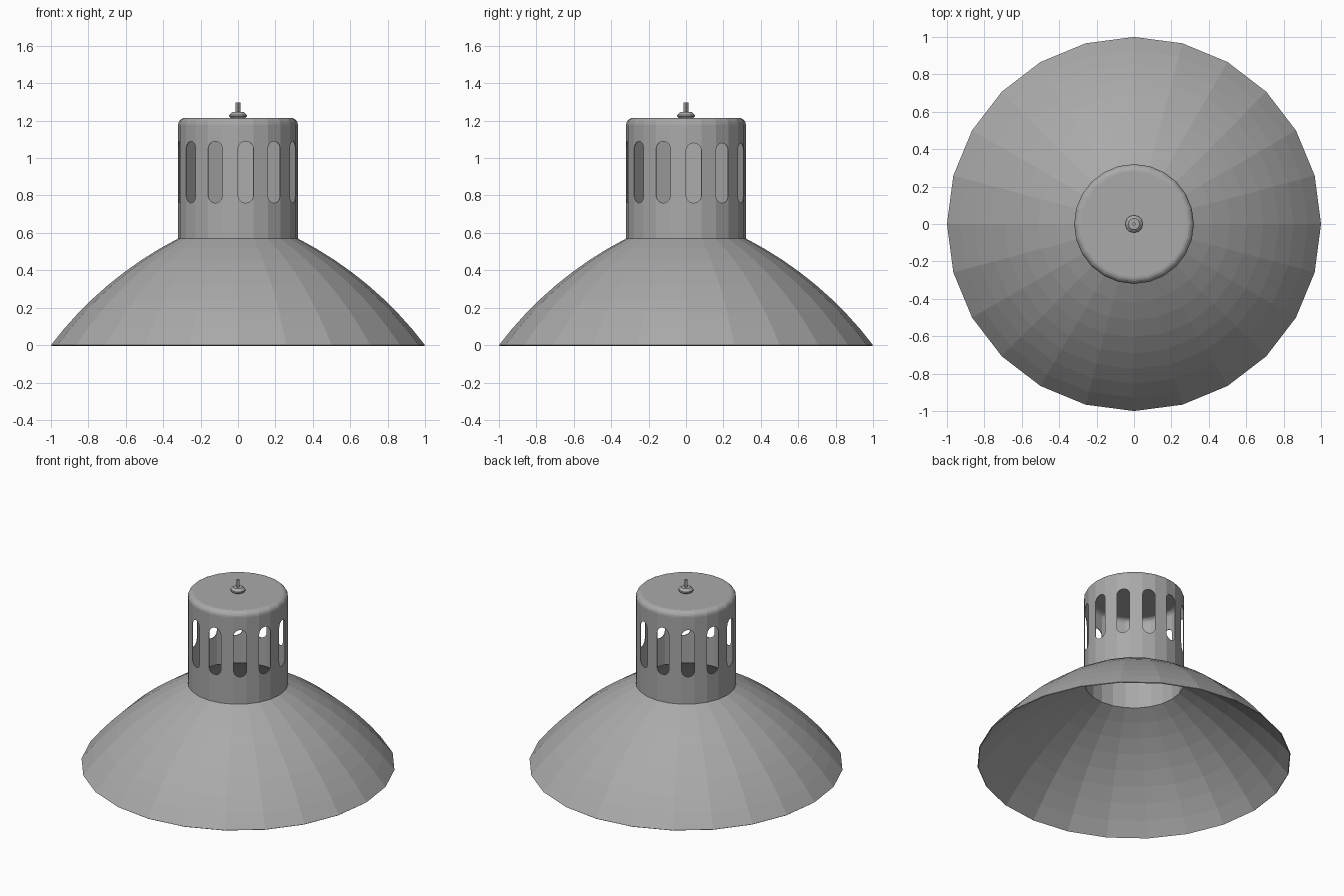
import bpy, bmesh, math
from mathutils import Matrix, Vector

cube = bpy.data.objects.get("Cube")
if cube:
    bpy.data.objects.remove(cube, do_unlink=True)

SIDES = 24
STEP = 2 * math.pi / SIDES
RADIUS = 0.32

grey = bpy.data.materials.new("lamp grey")
grey.use_nodes = True
colour = (0.4, 0.4, 0.4, 1)
grey.diffuse_color = colour
grey.node_tree.nodes["Principled BSDF"].inputs["Base Color"].default_value = colour


def ring_point(r, z, angle):
    return Vector((r * math.cos(angle), r * math.sin(angle), z))


def lathe(bm, profile, sides):
    """Turn a list of (radius, height) into flat-faced rings, closing at radius 0."""
    step = 2 * math.pi / sides
    for (r0, z0), (r1, z1) in zip(profile, profile[1:]):
        if r1 == 0:
            bm.faces.new([bm.verts.new(ring_point(r0, z0, i * step)) for i in range(sides)])
            continue
        for i in range(sides):
            a, b = i * step, (i + 1) * step
            corners = [(r0, z0, a), (r0, z0, b), (r1, z1, b), (r1, z1, a)]
            bm.faces.new([bm.verts.new(ring_point(*c)) for c in corners])


def finish(name, bm, thickness=0):
    bmesh.ops.remove_doubles(bm, verts=bm.verts, dist=0.0002)
    bmesh.ops.recalc_face_normals(bm, faces=bm.faces)
    mesh = bpy.data.meshes.new(name)
    bm.to_mesh(mesh)
    bm.free()
    mesh.materials.append(grey)
    obj = bpy.data.objects.new(name, mesh)
    bpy.context.collection.objects.link(obj)
    if thickness:
        shell = obj.modifiers.new("thin sheet", "SOLIDIFY")
        shell.thickness = thickness
        shell.offset = -1
    return obj


# Shade: a shallow arc from the rim up to the neck
rim, neck = Vector((1, 0)), Vector((RADIUS, 0.57))
chord = neck - rim
outward = Vector((chord.y, -chord.x)).normalized()
profile = []
for i in range(9):
    t = i / 8
    p = rim + chord * t + outward * 0.05 * 4 * t * (1 - t)
    profile.append((p.x, p.y))
bm = bmesh.new()
lathe(bm, profile, SIDES)
finish("shade", bm, 0.006)

# Housing: flat panels, every other one pierced by a round-ended slot
BOTTOM, SHOULDER, BEVEL = 0.565, 1.178, 0.037
half = RADIUS * math.sin(STEP / 2)
depth = RADIUS * math.cos(STEP / 2)
bm = bmesh.new()
for i in range(SIDES):
    middle = (i + 0.5) * STEP
    turn = Matrix.Rotation(middle, 3, "Z")

    def panel(points):
        bm.faces.new([bm.verts.new(turn @ Vector((depth, u, z))) for u, z in points])

    low = 0.76 + half
    high = (1.08 if i < SIDES // 4 else 1.09) - half
    if i % 2 == 0:
        arch = [(half * math.cos(k * math.pi / 10), half * math.sin(k * math.pi / 10))
                for k in range(11)]
        panel([(u, high + v) for u, v in arch] + [(-half, SHOULDER), (half, SHOULDER)])
        panel([(u, low - v) for u, v in arch] + [(-half, BOTTOM), (half, BOTTOM)])
    else:
        # Plain panel, sharing the slot ends of both neighbours
        before = (1.08 if i - 1 < SIDES // 4 else 1.09) - half
        after = (1.08 if (i + 1) % SIDES < SIDES // 4 else 1.09) - half
        panel([(-half, BOTTOM), (half, BOTTOM), (half, low), (half, after),
               (half, SHOULDER), (-half, SHOULDER), (-half, before), (-half, low)])

# Rounded shoulder and flat top of the housing
shoulder = []
for k in range(6):
    a = k * math.pi / 10
    shoulder.append((RADIUS - BEVEL + BEVEL * math.cos(a), SHOULDER + BEVEL * math.sin(a)))
lathe(bm, shoulder + [(0, SHOULDER + BEVEL)], SIDES)
finish("housing", bm, 0.004)

# Cable fitting on top
bm = bmesh.new()
lathe(bm, [(0.038, 1.212), (0.047, 1.222), (0.047, 1.231), (0.03, 1.247), (0, 1.247)], 12)
finish("cable_fitting", bm)

# Cable stub
bm = bmesh.new()
lathe(bm, [(0.013, 1.24), (0.013, 1.297), (0, 1.297)], 4)
finish("cable_stub", bm)
